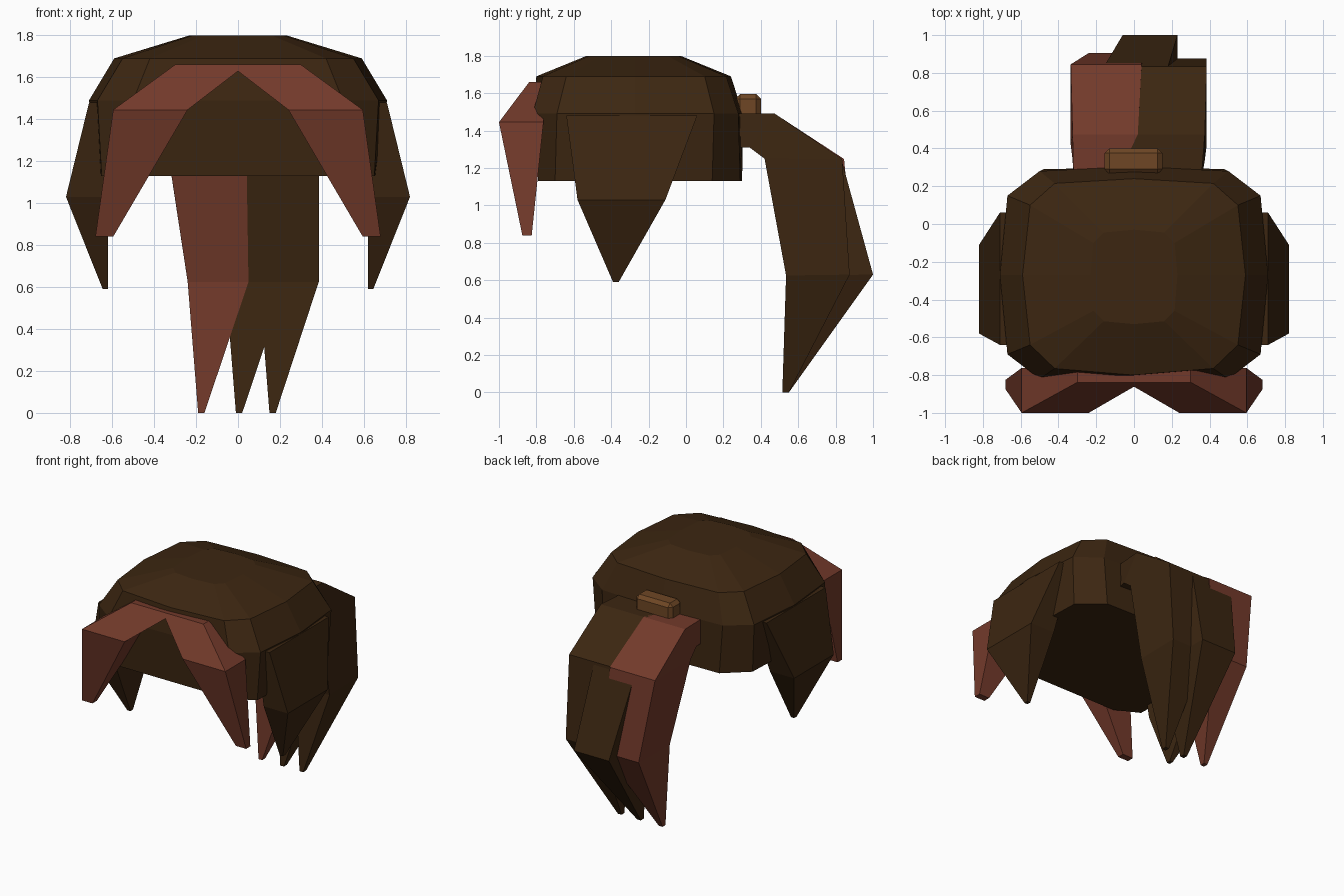
import bpy, bmesh

if "Cube" in bpy.data.objects:
    bpy.data.objects.remove(bpy.data.objects["Cube"])


def material(name, rgb):
    m = bpy.data.materials.new(name)
    m.diffuse_color = (*rgb, 1)
    m.use_nodes = True
    m.node_tree.nodes["Principled BSDF"].inputs["Base Color"].default_value = m.diffuse_color
    return m


DARK = material("dark brown", (0.045, 0.0194, 0.0056))
RED = material("auburn", (0.171, 0.042, 0.0235))
TAN = material("tan", (0.156, 0.062, 0.018))


def loft(name, rings, mat):
    """Skin a closed solid through rings that have equal point counts."""
    bm = bmesh.new()
    loops = [[bm.verts.new(p) for p in ring] for ring in rings]
    n = len(loops[0])
    for a, b in zip(loops, loops[1:]):
        for i in range(n):
            j = (i + 1) % n
            bm.faces.new((a[i], a[j], b[j], b[i]))
    bm.faces.new(loops[0])
    bm.faces.new(loops[-1])
    bmesh.ops.recalc_face_normals(bm, faces=bm.faces)
    me = bpy.data.meshes.new(name)
    bm.to_mesh(me)
    bm.free()
    me.materials.append(mat)
    ob = bpy.data.objects.new(name, me)
    bpy.context.collection.objects.link(ob)
    return ob


def slab(x0, x1, y0, y1, z):
    """Horizontal rectangular section."""
    return [(x0, y0, z), (x1, y0, z), (x1, y1, z), (x0, y1, z)]


def flipped(rings, s):
    return [[(s * x, y, z) for x, y, z in r] for r in rings]


# Scalp cap: half outlines (front middle to back middle), mirrored into rings
def cap_ring(z, half):
    right = [(x, y, z) for x, y in half]
    return right + [(-x, y, z) for x, y, z in right[-2:0:-1]]


cap = [
    cap_ring(1.13, [(0, -.79), (.48, -.79), (.65, -.70), (.665, -.27),
                    (.65, .14), (.48, .29), (0, .30)]),
    cap_ring(1.49, [(0, -.805), (.50, -.82), (.67, -.69), (.71, -.27),
                    (.67, .15), (.50, .28), (0, .305)]),
    cap_ring(1.69, [(0, -.80), (.42, -.765), (.55, -.64), (.59, -.27),
                    (.55, .10), (.42, .215), (0, .24)]),
    cap_ring(1.80, [(0, -.53), (.16, -.515), (.215, -.46), (.23, -.27),
                    (.215, -.10), (.16, -.045), (0, -.03)]),
]
loft("scalp_cap", cap, DARK)

# Fringe locks and side locks, one per side
fringe = [slab(-.04, .30, -.838, -.77, 1.66),
          slab(.24, .595, -1.0, -.762, 1.445),
          slab(.595, .68, -.875, -.825, .84)]
side_lock = [slab(.60, .71, -.64, .06, 1.48),
             slab(.62, .82, -.58, -.11, 1.03),
             slab(.62, .645, -.39, -.36, .59)]
for side, s in (("left", -1), ("right", 1)):
    loft("fringe_" + side, flipped(fringe, s), RED)
    loft("side_lock_" + side, flipped(side_lock, s), DARK)


# Ponytail strands: x ranges at root, bend, shoulder, waist, tip
def strand(name, xs, shoulder_y, waist_y, lift, mat):
    profile = [((.22, 1.31), (.22, 1.487 + lift)),
               ((.34, 1.31), (.475, 1.487 + lift)),
               ((.42, 1.25), (shoulder_y, 1.245 + lift)),
               ((.535, .625), (waist_y, .63)),
               ((.515, 0), (.55, 0))]
    rings = [[(x0, *inner), (x1, *inner), (x1, *outer), (x0, *outer)]
             for (x0, x1), (inner, outer) in zip(xs, profile)]
    loft(name, rings, mat)


strand("ponytail_left",
       [(-.32, -.10), (-.325, .02), (-.335, .04), (-.24, .05), (-.19, -.16)],
       .845, .905, .003, RED)
strand("ponytail_middle",
       [(-.15, .15), (-.16, .16), (-.16, .18), (-.06, .23), (-.01, .02)],
       .832, 1.0, -.002, DARK)
strand("ponytail_right",
       [(-.06, .355), (0, .375), (.01, .385), (.10, .385), (.15, .18)],
       .835, .875, .003, DARK)

# Hair tie: bevelled block
tie = loft("hair_tie", [slab(-.155, .15, .265, .40, 1.46),
                        slab(-.155, .15, .265, .40, 1.595)], TAN)
bev = tie.modifiers.new("bevel", 'BEVEL')
bev.width = 0.025
bev.segments = 1
